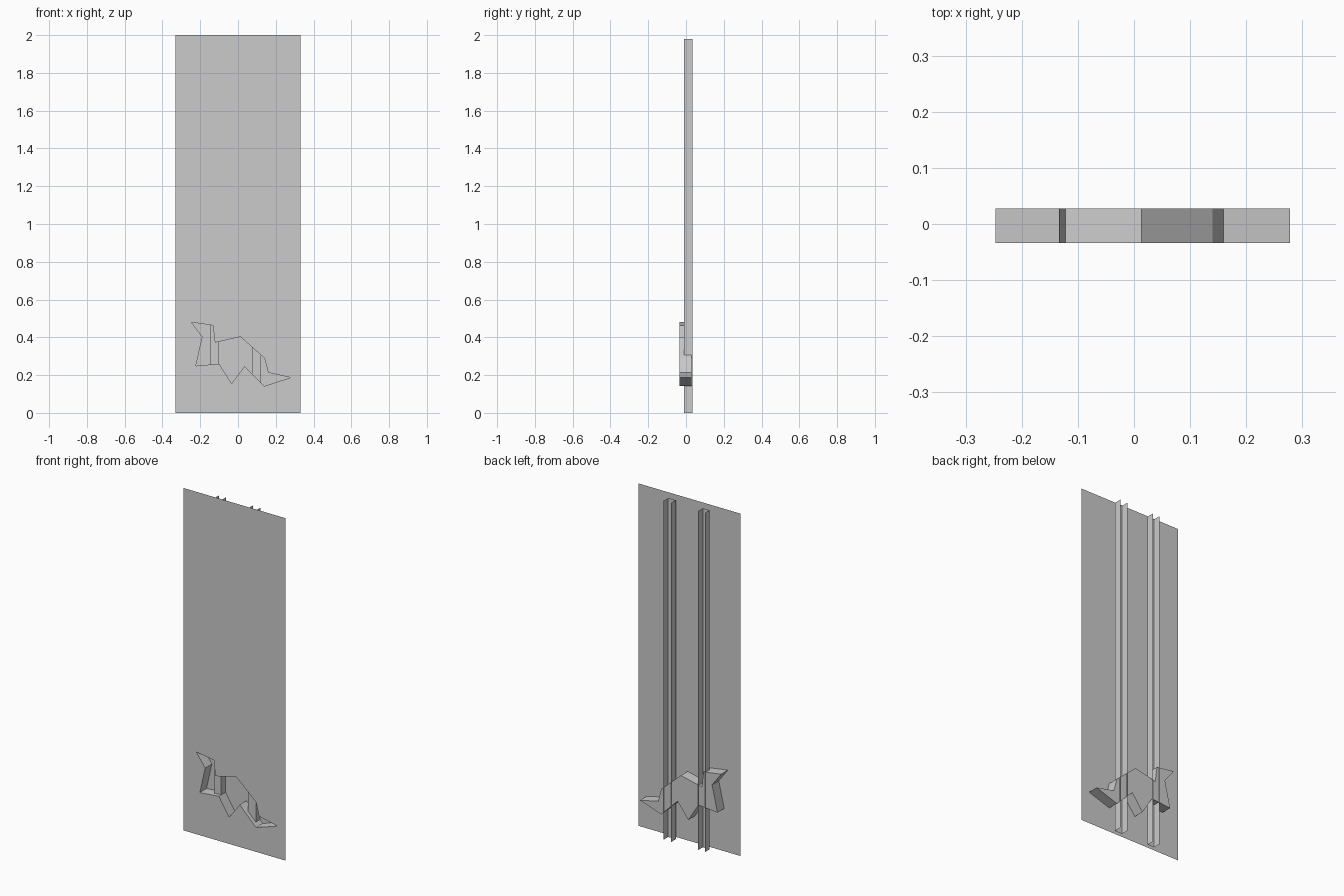
import bpy, bmesh

if "Cube" in bpy.data.objects:
    bpy.data.objects.remove(bpy.data.objects["Cube"])

FRONT, RECESS_BACK = -0.034, 0.028
RAIL_FRONT, RAIL_BACK, RAIL_TOP = -0.010, 0.034, 1.98

# animal-shaped outline (x, z), clockwise from the tail tip
OUTLINE = [(-0.247, 0.48), (-0.133, 0.463), (-0.122, 0.372), (0.013, 0.403),
           (0.14, 0.29), (0.16, 0.213), (0.278, 0.187), (0.14, 0.142),
           (0.035, 0.247), (-0.034, 0.155), (-0.10, 0.26), (-0.223, 0.249),
           (-0.188, 0.402)]


def finish(name, bm):
    mesh = bpy.data.meshes.new(name)
    bm.to_mesh(mesh)
    bm.free()
    bpy.context.collection.objects.link(bpy.data.objects.new(name, mesh))


def loop(bm, points, y):
    verts = [bm.verts.new((x, y, z)) for x, z in points]
    edges = [bm.edges.new((verts[i - 1], verts[i])) for i in range(len(verts))]
    return verts, edges


# front panel: thin sheet with the animal shape cut out
bm = bmesh.new()
rect = [(-0.33, 0), (0.33, 0), (0.33, 2), (-0.33, 2)]
edges = loop(bm, rect, FRONT)[1] + loop(bm, OUTLINE, FRONT)[1]
bmesh.ops.triangle_fill(bm, use_beauty=True, use_dissolve=False,
                        edges=edges, normal=(0, -1, 0))
finish("front_panel", bm)

# recess: side walls and back face behind the cut-out
bm = bmesh.new()
a = loop(bm, OUTLINE, FRONT)[0]
b = loop(bm, OUTLINE, RECESS_BACK)[0]
for i in range(len(a)):
    bm.faces.new((a[i - 1], a[i], b[i], b[i - 1]))
bm.faces.new(b)
bmesh.ops.recalc_face_normals(bm, faces=bm.faces)
finish("animal_recess", bm)

# rails: thin U channels open to the back
for name, x0, x1 in (("left_rail", -0.146, -0.102), ("right_rail", 0.073, 0.122)):
    bm = bmesh.new()
    section = [(x0, RAIL_BACK), (x0, RAIL_FRONT), (x1, RAIL_FRONT), (x1, RAIL_BACK)]
    low = [bm.verts.new((x, y, 0)) for x, y in section]
    high = [bm.verts.new((x, y, RAIL_TOP)) for x, y in section]
    for i in range(3):
        bm.faces.new((low[i], low[i + 1], high[i + 1], high[i]))
    finish(name, bm)
